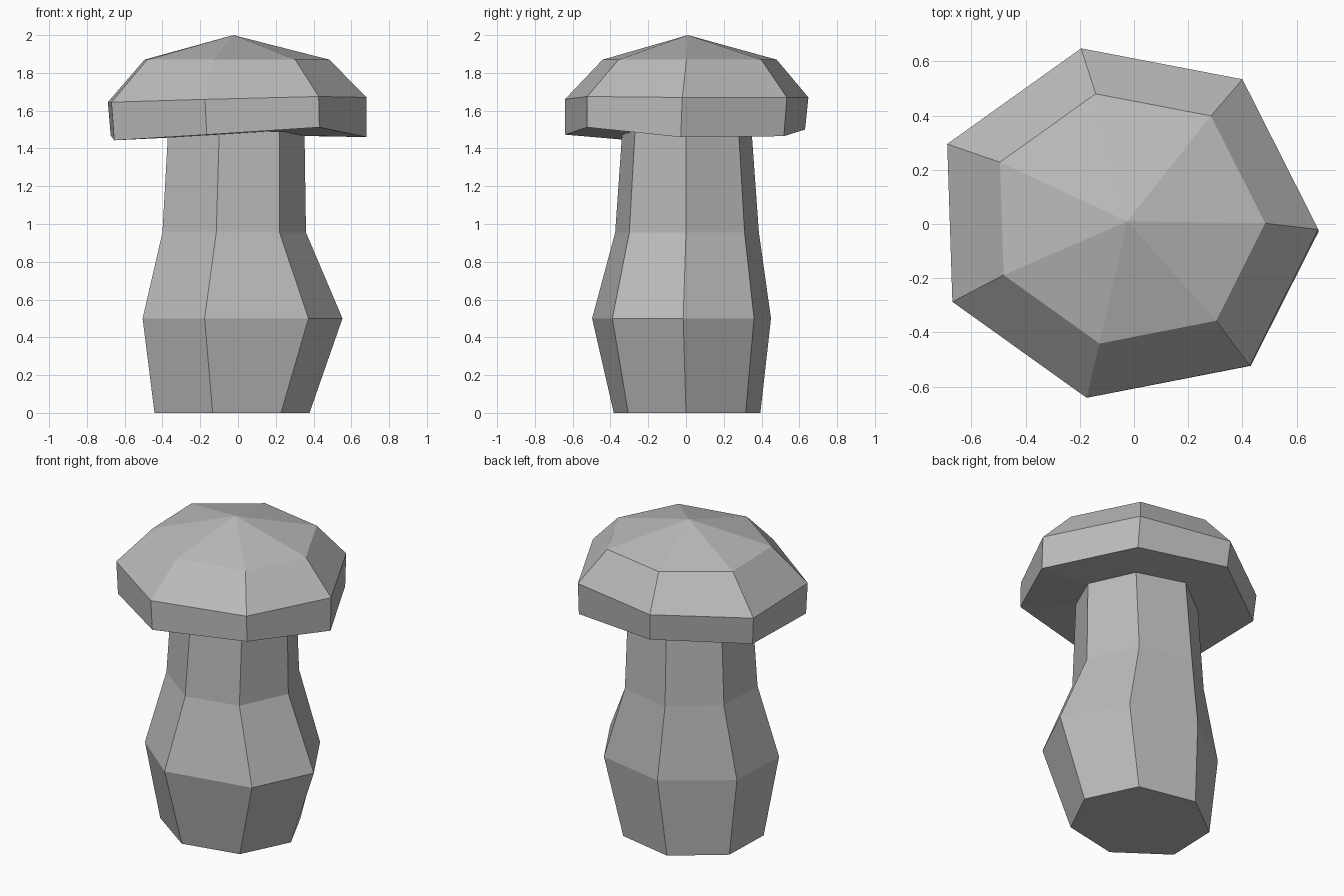
import bpy
import bmesh

default_cube = bpy.data.objects.get("Cube")
if default_cube:
    bpy.data.objects.remove(default_cube, do_unlink=True)

# One plain grey material
grey = bpy.data.materials.new("plain_grey")
grey.use_nodes = True
colour = (0.5, 0.5, 0.5, 1.0)
grey.diffuse_color = colour
shader = next(n for n in grey.node_tree.nodes if n.type == "BSDF_PRINCIPLED")
shader.inputs["Base Color"].default_value = colour


def ring(outline, heights, scale=(1, 1), shift=(0, 0)):
    """Scale and shift an outline, then lift it to one height or a list of heights."""
    if not isinstance(heights, list):
        heights = [heights] * len(outline)
    return [(x * scale[0] + shift[0], y * scale[1] + shift[1], z)
            for (x, y), z in zip(outline, heights)]


def skin(name, rings, bottom, top):
    """Bridge the rings from bottom to top and close each end with a fan."""
    bm = bmesh.new()
    loops = [[bm.verts.new(p) for p in points] for points in rings]
    count = len(loops[0])
    for lower, upper in zip(loops, loops[1:]):
        for i in range(count):
            j = (i + 1) % count
            bm.faces.new((lower[i], lower[j], upper[j], upper[i]))
    for centre, loop in ((bottom, loops[0]), (top, loops[-1])):
        tip = bm.verts.new(centre)
        for i in range(count):
            bm.faces.new((tip, loop[i], loop[(i + 1) % count]))
    bmesh.ops.recalc_face_normals(bm, faces=bm.faces)
    mesh = bpy.data.meshes.new(name)
    bm.to_mesh(mesh)
    bm.free()
    mesh.materials.append(grey)
    obj = bpy.data.objects.new(name, mesh)
    bpy.context.scene.collection.objects.link(obj)
    return obj


# Uneven seven-sided outlines, counter-clockwise from the +x corner
waist = [(.36, 0), (.22, .31), (-.12, .386), (-.39, .17),
         (-.4, -.16), (-.115, -.375), (.22, -.3)]
belly = [(.553, -.015), (.335, .36), (-.11, .45), (-.49, .18),
         (-.505, -.23), (-.177, -.497), (.373, -.39)]
brim = [(.68, -.02), (.4, .534), (-.195, .648), (-.689, .295),
        (-.67, -.287), (-.175, -.641), (.427, -.523)]

# Stem: foot, belly, waist and neck
skin("stem", [
    ring(waist, 0, (1.08, 1.02), (-.01, 0)),
    ring(belly, .5),
    ring(waist, .955),
    ring(waist, 1.49, (.95, .9), (.01, 0)),
], (0, 0, 0), (0, 0, 1.49))

# Cap: tilted lower brim, upper brim, shoulder and tip
lower_brim = [1.46, 1.465, 1.5, 1.47, 1.443, 1.473, 1.512]
upper_brim = [1.67, 1.67, 1.67, 1.645, 1.645, 1.66, 1.675]
skin("cap", [
    ring(brim, lower_brim, (.99, .985), (.008, -.008)),
    ring(brim, upper_brim),
    ring(brim, 1.87, (.715, .715), (-.002, .017)),
], (0, 0, 1.475), (-.025, .01, 2))
